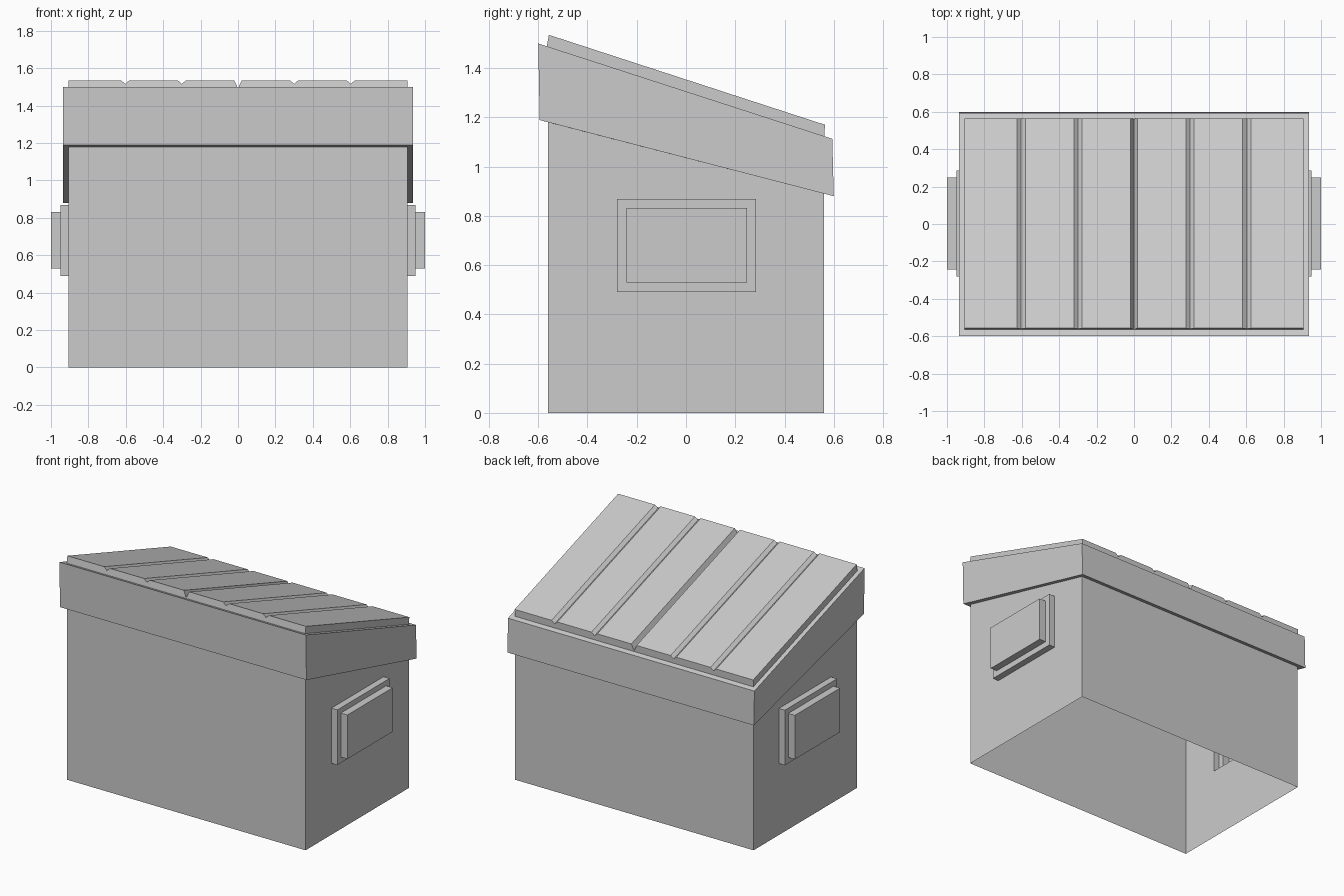
import bpy, bmesh

if "Cube" in bpy.data.objects:
    bpy.data.objects.remove(bpy.data.objects["Cube"])


def finish(bm, name):
    # merge shared corners, mirror the right half to the left
    bmesh.ops.remove_doubles(bm, verts=bm.verts, dist=0.0005)
    bmesh.ops.recalc_face_normals(bm, faces=bm.faces)
    mesh = bpy.data.meshes.new(name)
    bm.to_mesh(mesh)
    bm.free()
    obj = bpy.data.objects.new(name, mesh)
    bpy.context.collection.objects.link(obj)
    mirror = obj.modifiers.new("Mirror", 'MIRROR')
    mirror.merge_threshold = 0.0005
    return obj


def bridge(bm, loops, closed=True, cap=False):
    rows = [[bm.verts.new(p) for p in loop] for loop in loops]
    n = len(rows[0])
    for a, b in zip(rows, rows[1:]):
        for i in range(n if closed else n - 1):
            j = (i + 1) % n
            bm.faces.new((a[i], a[j], b[j], b[i]))
    if cap:
        bm.faces.new(rows[-1])


def half_loop(x, front, back):
    # right half of a rectangular ring, front and back given as (y, z)
    return [(0, *front), (x, *front), (x, *back), (0, *back)]


def side_rect(x, y0, y1, z0, z1):
    return [(x, y0, z0), (x, y1, z0), (x, y1, z1), (x, y0, z1)]


W = 0.905

# bin body: front and back walls, open at the bottom
body = bmesh.new()
for y, z in ((-0.56, 1.18), (0.56, 0.893)):
    bridge(body, [[(0, y, 0), (W, y, 0)], [(0, y, z), (W, y, z)]], closed=False)

# side wall stepping out into the hollow lifting pocket
bridge(body, [
    [(W, -0.56, 0), (W, 0.56, 0), (W, 0.56, 0.893), (W, -0.56, 1.18)],
    side_rect(W, -0.28, 0.285, 0.49, 0.868),
    side_rect(0.95, -0.28, 0.285, 0.49, 0.868),
    side_rect(0.95, -0.242, 0.248, 0.53, 0.832),
    side_rect(1.0, -0.242, 0.248, 0.53, 0.832),
], cap=True)

# overhanging sloped rim
bridge(body, [
    half_loop(W, (-0.56, 1.18), (0.56, 0.893)),
    half_loop(0.935, (-0.594, 1.189), (0.6, 0.88)),
    half_loop(0.935, (-0.6, 1.50), (0.594, 1.113)),
    half_loop(W, (-0.565, 1.488), (0.562, 1.122)),
], closed=False)
finish(body, "bin_body")

# grooved lid: profile as (x, height fraction)
profile = [(0, 0.08), (0.02, 1)]
for c in (0.3, 0.603):
    profile += [(c - 0.022, 1), (c, 0.6), (c + 0.022, 1)]
profile += [(W, 1), (W, 0)]


def lid_end(base, top):
    return [(x, base[0] + (top[0] - base[0]) * t, base[1] + (top[1] - base[1]) * t)
            for x, t in profile]


lid = bmesh.new()
front = lid_end((-0.565, 1.488), (-0.557, 1.535))
back = lid_end((0.562, 1.122), (0.564, 1.17))
bridge(lid, [front, back], closed=False)
for end, base in ((front, (0, -0.565, 1.488)), (back, (0, 0.562, 1.122))):
    lid.faces.new([lid.verts.new(p) for p in end + [base]])
finish(lid, "lid")
